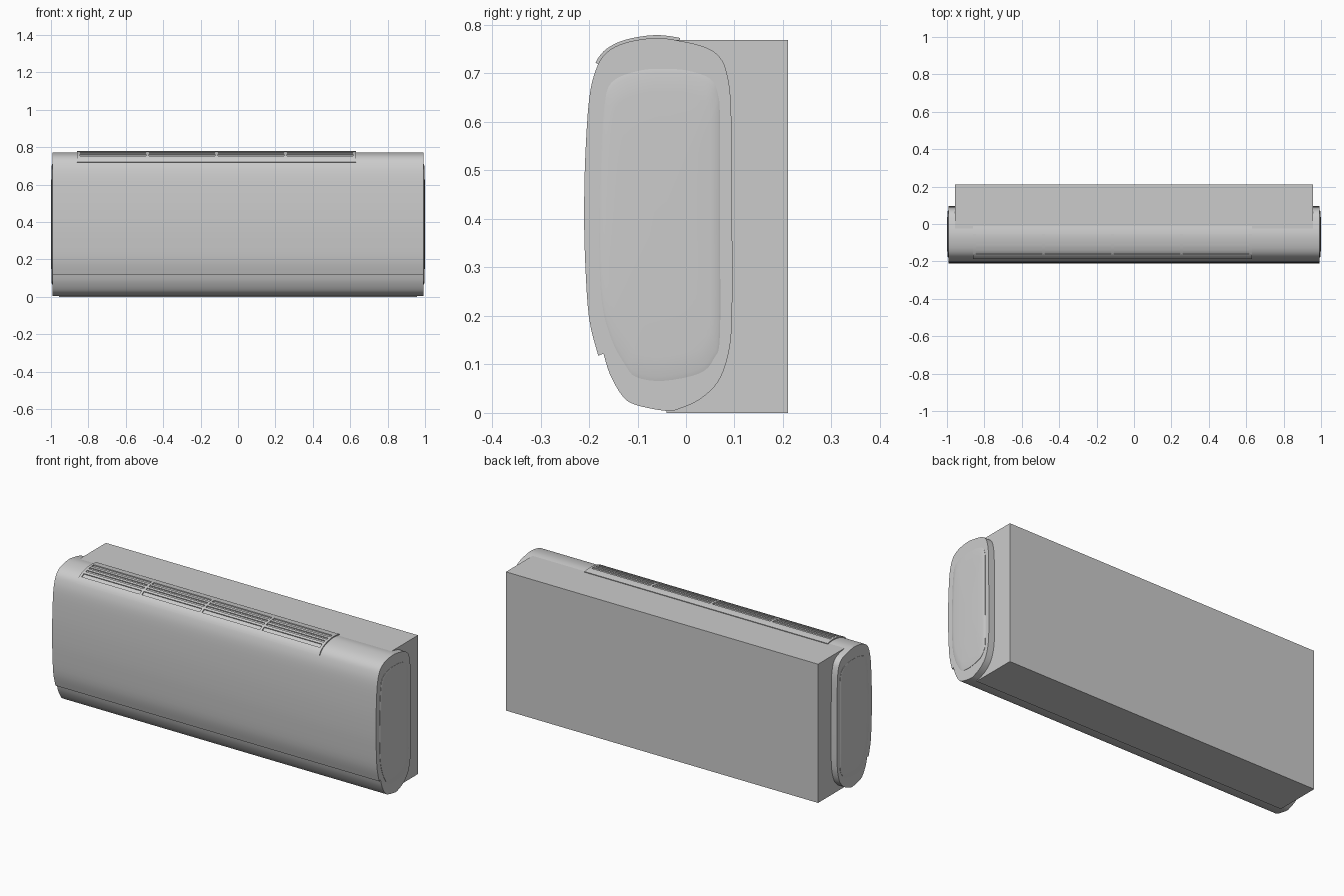
import bpy, bmesh, math
from mathutils import Vector

if "Cube" in bpy.data.objects:
    bpy.data.objects.remove(bpy.data.objects["Cube"], do_unlink=True)

plastic = bpy.data.materials.new("light grey plastic")
plastic.use_nodes = True
GREY = (0.6, 0.6, 0.6, 1)
plastic.diffuse_color = GREY
plastic.node_tree.nodes["Principled BSDF"].inputs["Base Color"].default_value = GREY


def finish(name, bm, angle=35):
    """Turn a bmesh into a shaded object."""
    bmesh.ops.recalc_face_normals(bm, faces=bm.faces)
    mesh = bpy.data.meshes.new(name)
    bm.to_mesh(mesh)
    bm.free()
    mesh.materials.append(plastic)
    ob = bpy.data.objects.new(name, mesh)
    bpy.context.collection.objects.link(ob)
    bpy.ops.object.select_all(action='DESELECT')
    ob.select_set(True)
    bpy.context.view_layer.objects.active = ob
    bpy.ops.object.shade_smooth_by_angle(angle=math.radians(angle))
    return ob


def smooth_path(points, closed, steps=4):
    """Catmull-Rom curve through (y, z) points."""
    pts = [Vector(p) for p in points]
    n = len(pts)
    get = (lambda i: pts[i % n]) if closed else (lambda i: pts[min(max(i, 0), n - 1)])
    out = []
    for i in range(n if closed else n - 1):
        a, b, c, d = (get(i + k) for k in (-1, 0, 1, 2))
        for s in range(steps):
            t = s / steps
            out.append(0.5 * (2 * b + (c - a) * t + (2 * a - 5 * b + 4 * c - d) * t ** 2
                              + (3 * b - a - 3 * c + d) * t ** 3))
    if not closed:
        out.append(pts[-1])
    return out


def loft(bm, rings, cap_start=True, cap_end=True):
    """Bridge rings of equal length into a skin."""
    loops = [[bm.verts.new(p) for p in ring] for ring in rings]
    n = len(loops[0])
    for a, b in zip(loops, loops[1:]):
        for i in range(n):
            j = (i + 1) % n
            bm.faces.new((a[i], a[j], b[j], b[i]))
    if cap_start:
        bm.faces.new(loops[0][::-1])
    if cap_end:
        bm.faces.new(loops[-1])


def ring_at(x, path):
    return [(x, p.x, p.y) for p in path]


# Rounded body; the path starts and ends at the small step above the air flap
body_path = smooth_path([
    (-0.170, 0.122), (-0.157, 0.08), (-0.132, 0.036), (-0.105, 0.017), (-0.04, 0.004),
    (-0.01, 0.010), (0.03, 0.029), (0.066, 0.064), (0.087, 0.12), (0.095, 0.20),
    (0.095, 0.42), (0.093, 0.625), (0.085, 0.697), (0.07, 0.733), (0.04, 0.754),
    (-0.012, 0.767), (-0.064, 0.773), (-0.126, 0.763), (-0.165, 0.742), (-0.186, 0.707),
    (-0.2, 0.645), (-0.208, 0.52), (-0.21, 0.41), (-0.208, 0.315), (-0.2, 0.196),
    (-0.181, 0.118)], closed=False)
bm = bmesh.new()
loft(bm, [ring_at(x, body_path) for x in (-0.993, 0.993)])
finish("body", bm)

# Back box
bm = bmesh.new()
bmesh.ops.create_cube(bm, size=1)
for v in bm.verts:
    v.co = (v.co.x * 1.914, 0.085 + v.co.y * 0.25, 0.3845 + v.co.z * 0.769)
finish("back_box", bm)

# Gently domed panel on each end
panel_path = smooth_path([
    (-0.047, 0.066), (-0.103, 0.074), (-0.126, 0.1), (-0.153, 0.15), (-0.173, 0.225),
    (-0.179, 0.346), (-0.177, 0.5), (-0.169, 0.625), (-0.153, 0.682), (-0.095, 0.706),
    (-0.043, 0.709), (0.002, 0.706), (0.05, 0.689), (0.066, 0.656), (0.07, 0.6),
    (0.07, 0.38), (0.07, 0.16), (0.058, 0.113), (0.029, 0.082)], closed=True)
centre = Vector((-0.055, 0.39))
dome = [(1, 0.985), (1, 0.9945), (0.97, 0.9965), (0.85, 0.998), (0.55, 0.9993), (0.15, 1)]
for side, name in ((1, "left_end_panel"), (-1, "right_end_panel")):
    bm = bmesh.new()
    loft(bm, [ring_at(side * x, [centre + (p - centre) * s for p in panel_path])
              for s, x in dome], cap_start=False)
    finish(name, bm)

# Top grille, following the curve of the body
top = sorted((p.x, p.y) for p in body_path if p.y > 0.66 and p.x < 0.03)


def height(y):
    for (y0, z0), (y1, z1) in zip(top, top[1:]):
        if y0 <= y <= y1:
            return z0 + (z1 - z0) * (y - y0) / (y1 - y0)
    return top[-1][1]


def curved_strip(bm, x0, x1, y0, y1, lift, steps=4):
    """Thin plate lying on the body between two depths."""
    outer, inner = [], []
    for i in range(steps + 1):
        y = y0 + (y1 - y0) * i / steps
        slope = (height(y + 0.004) - height(y - 0.004)) / 0.008
        normal = Vector((-slope, 1)).normalized()
        p = Vector((y, height(y)))
        outer.append(p + normal * lift)
        inner.append(p - normal * 0.004)
    path = outer + inner[::-1]
    loft(bm, [ring_at(x, path) for x in (x0, x1)])


LEFT, RIGHT, BAYS, BAR = -0.86, 0.63, 4, 0.014
FRONT, BACK = -0.158, -0.054
bm = bmesh.new()
curved_strip(bm, LEFT, RIGHT, -0.181, FRONT, 0.006, 6)
curved_strip(bm, LEFT, RIGHT, BACK, -0.013, 0.006)
pitch = (RIGHT - LEFT - BAR) / BAYS
for i in range(BAYS + 1):
    x = LEFT + i * pitch
    curved_strip(bm, x, x + BAR, FRONT, BACK, 0.006, 8)
finish("grille_frame", bm)

bm = bmesh.new()
for i in range(BAYS):
    x = LEFT + i * pitch + BAR
    for k in range(1, 4):
        y = FRONT + (BACK - FRONT) * k / 4
        curved_strip(bm, x, x + pitch - BAR, y - 0.007, y + 0.007, 0.005, 2)
finish("grille_slats", bm)
